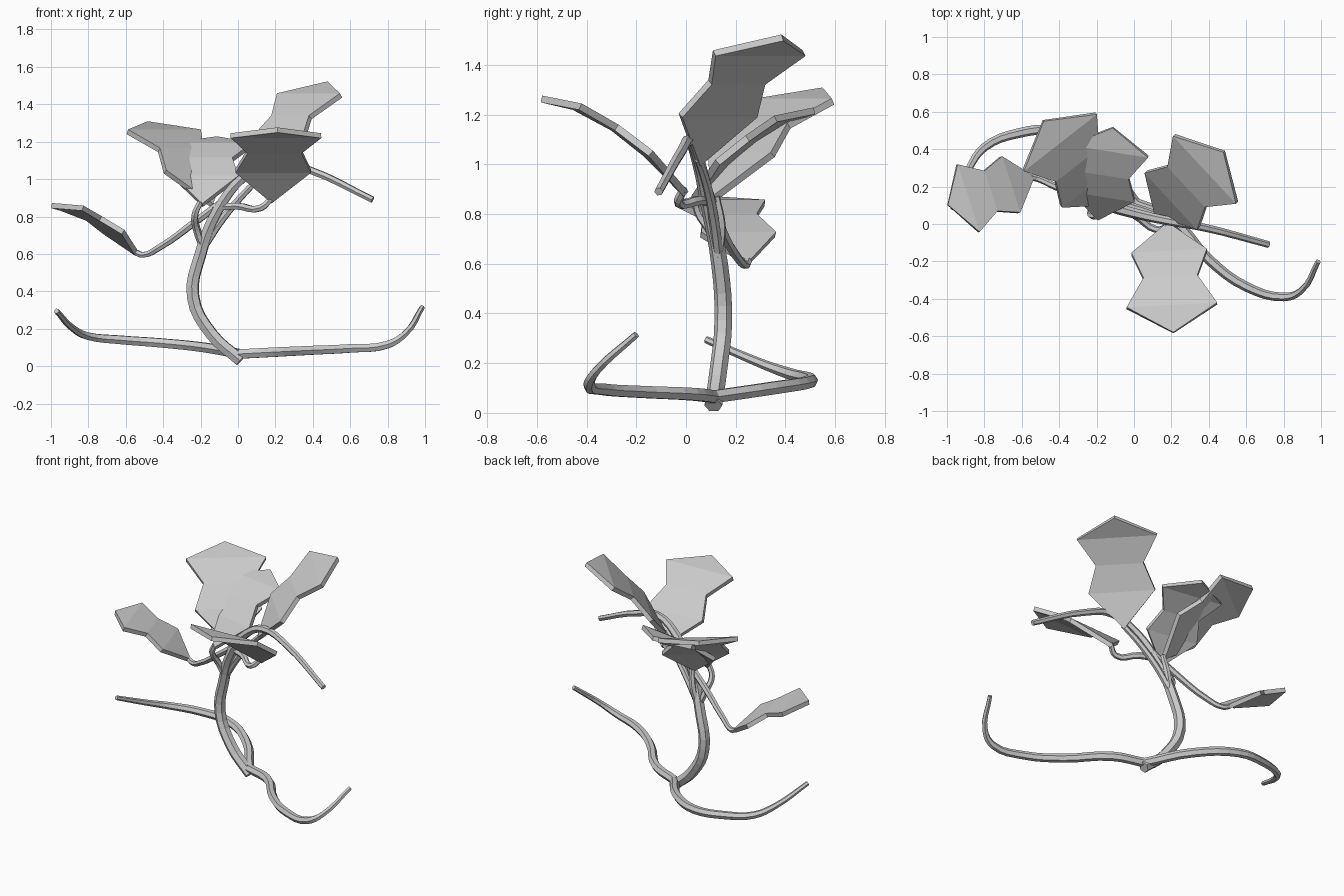
import bpy, math
from mathutils import Matrix, Vector

if "Cube" in bpy.data.objects:
    bpy.data.objects.remove(bpy.data.objects["Cube"])


def tube(name, pts, radius):
    """Six-sided tapered tube; each point is x, y, z, relative radius."""
    cu = bpy.data.curves.new(name, 'CURVE')
    cu.dimensions = '3D'
    cu.resolution_u = 4
    cu.bevel_depth = radius
    cu.bevel_resolution = 1
    cu.use_fill_caps = True
    sp = cu.splines.new('BEZIER')
    sp.use_smooth = False
    sp.bezier_points.add(len(pts) - 1)
    for bp, (x, y, z, r) in zip(sp.bezier_points, pts):
        bp.co = (x, y, z)
        bp.radius = r
        bp.handle_left_type = bp.handle_right_type = 'AUTO'
    ob = bpy.data.objects.new(name, cu)
    bpy.context.collection.objects.link(ob)
    bpy.ops.object.select_all(action='DESELECT')
    ob.select_set(True)
    bpy.context.view_layer.objects.active = ob
    bpy.ops.object.convert(target='MESH')
    return ob


# Leaf outline: distance along, arch height, half width
LEAF = [(0, 0, 0), (.215, .054, .2), (.383, .068, .143), (.554, .056, .24), (.69, .004, 0)]


def leaf(name, base, yaw, pitch, scale):
    """Arched, pinched leaf blade growing from base along yaw and pitch."""
    verts = [(LEAF[0][0], 0, 0)]
    for s, h, w in LEAF[1:4]:
        verts += [(s, w, h), (s, -w, h)]
    verts.append((LEAF[4][0], 0, LEAF[4][1]))
    faces = [(0, 2, 1), (1, 2, 4, 3), (3, 4, 6, 5), (5, 6, 7)]
    me = bpy.data.meshes.new(name)
    m = (Matrix.Translation(Vector(base))
         @ Matrix.Rotation(math.radians(yaw), 4, 'Z')
         @ Matrix.Rotation(math.radians(-pitch), 4, 'Y')
         @ Matrix.Scale(scale, 4))
    me.from_pydata([m @ Vector(v) for v in verts], [], faces)
    ob = bpy.data.objects.new(name, me)
    bpy.context.collection.objects.link(ob)
    mod = ob.modifiers.new('thickness', 'SOLIDIFY')
    mod.thickness = .028
    mod.offset = 0
    return ob


# Main stem, rising and arching over to the right
tube('main_stem', [
    (.015, .11, .03, 1), (-.14, .13, .17, 1), (-.24, .15, .37, 1), (-.2, .135, .6, .95),
    (-.11, .09, .83, .85), (.03, .05, 1.01, .75), (.19, .015, 1.095, .65),
    (.38, -.02, 1.05, .58), (.72, -.11, .89, .5)], .036)

# Runners at the base
tube('right_runner', [
    (.01, .11, .065, 1), (.2, .03, .075, 1), (.4, -.19, .085, .95), (.6, -.335, .095, .9),
    (.8, -.39, .115, .8), (.89, -.36, .17, .65), (.985, -.2, .315, .5)], .029)
tube('left_runner', [
    (.01, .11, .065, 1), (-.18, .35, .1, 1), (-.42, .495, .125, .95), (-.62, .485, .14, .9),
    (-.8, .41, .16, .8), (-.88, .3, .2, .65), (-.97, .08, .295, .5)], .029)

# Leaf stalks
STALKS = {
    'front': [(-.13, .1, .85, 1), (0, .05, .855, 1), (.12, -.03, .845, .9), (.18, -.01, .9, .8)],
    'right': [(-.18, .13, .64, 1), (-.08, .11, .79, 1), (.04, .08, .93, .9), (.13, .05, 1.02, .8)],
    'back_left': [(-.18, .13, .64, 1), (-.15, .14, .75, 1), (-.13, .12, .87, .8)],
    'back': [(-.18, .13, .62, 1), (-.22, .1, .73, 1), (-.23, .05, .81, .9), (-.2, .04, .88, .8)],
    'left': [(-.07, .09, .89, 1), (-.23, .13, .77, 1), (-.42, .2, .635, .9),
             (-.51, .24, .595, .8), (-.55, .25, .61, .8)],
}
for key, pts in STALKS.items():
    tube(key + '_leaf_stalk', pts, .021)

# Leaf blades: base, yaw, pitch, scale
BLADES = {
    'front': ((.18, 0, .88), -87, 33, 1.01),
    'right': ((.12, .05, 1.0), 43, 45.5, 1.03),
    'back_left': ((-.14, .11, .86), 128, 37.5, 1.03),
    'back': ((-.19, .03, .86), 81, 35.5, .88),
    'left': ((-.54, .25, .60), 198, 28, .79),
}
for key, args in BLADES.items():
    leaf(key + '_leaf', *args)
